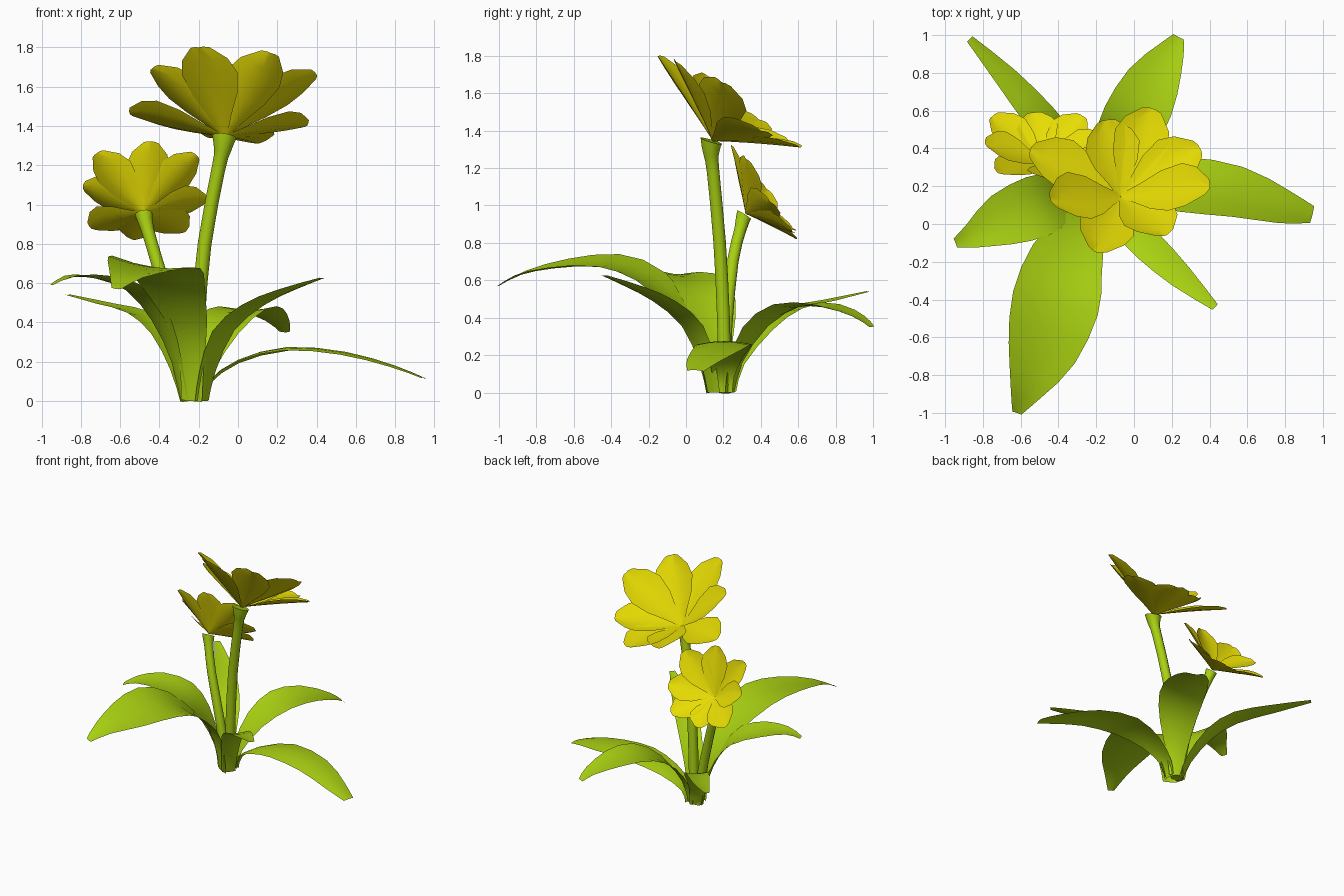
import bpy, bmesh, math
from mathutils import Vector
from mathutils.geometry import interpolate_bezier

if "Cube" in bpy.data.objects:
    bpy.data.objects.remove(bpy.data.objects["Cube"])


def material(name, rgb):
    m = bpy.data.materials.new(name)
    m.diffuse_color = (*rgb, 1)
    m.use_nodes = True
    m.node_tree.nodes["Principled BSDF"].inputs["Base Color"].default_value = m.diffuse_color
    return m


GREEN = material("leaf green", (0.40, 0.64, 0.006))
YELLOW = material("petal yellow", (0.80, 0.72, 0.001))
UP = Vector((0, 0, 1))


def spline(points, n):
    """Smooth path through points, n steps per span."""
    p = [Vector(q) for q in points]
    out = []
    for i in range(len(p) - 1):
        a, b = p[max(i - 1, 0)], p[min(i + 2, len(p) - 1)]
        c1, c2 = p[i] + (p[i + 1] - a) / 6, p[i + 1] - (b - p[i]) / 6
        out += interpolate_bezier(p[i], c1, c2, p[i + 1], n + 1)[:-1]
    return out + [p[-1]]


def finish(name, bm, mat):
    me = bpy.data.meshes.new(name)
    bm.to_mesh(me)
    bm.free()
    me.materials.append(mat)
    ob = bpy.data.objects.new(name, me)
    bpy.context.collection.objects.link(ob)
    bpy.context.view_layer.objects.active = ob
    ob.select_set(True)
    bpy.ops.object.shade_smooth_by_angle(angle=math.radians(50))
    ob.select_set(False)
    return ob


def ribbon(bm, path, widths, side, cup=0.1, roll=0.0):
    """Single curved sheet along a path, five vertices across."""
    rows = []
    for i, p in enumerate(path):
        t = (path[min(i + 1, len(path) - 1)] - path[max(i - 1, 0)]).normalized()
        s = (side - t * side.dot(t)).normalized()
        n = s.cross(t)
        s, n = s * math.cos(roll) + n * math.sin(roll), n * math.cos(roll) - s * math.sin(roll)
        w = widths[i]
        rows.append([bm.verts.new(p + s * w * u + n * w * cup * u * u)
                     for u in (-1, -0.5, 0, 0.5, 1)])
    for a, b in zip(rows, rows[1:]):
        for k in range(4):
            bm.faces.new((a[k], b[k], b[k + 1], a[k + 1]))


def leaf(name, points, widths, cup=0.12, roll=0.0):
    path = spline(points, 2)
    w = [v.x for v in spline([(x, 0, 0) for x in widths], 2)]
    d = path[-1] - path[0]
    d.z = 0
    bm = bmesh.new()
    ribbon(bm, path, w, d.normalized().cross(UP), cup, roll)
    finish(name, bm, GREEN)


def stem(name, points, radii, axis, sides=10):
    """Round stem whose top ring faces along axis."""
    path = spline(points, 2)
    rad = [v.x for v in spline([(r, 0, 0) for r in radii], 2)]
    bm = bmesh.new()
    rings = []
    for i, p in enumerate(path):
        t = (path[min(i + 1, len(path) - 1)] - path[max(i - 1, 0)]).normalized()
        if i == len(path) - 1:
            t = (t + Vector(axis).normalized()).normalized()
        s = Vector((0, 1, 0)).cross(t).normalized()
        q = t.cross(s)
        rings.append([bm.verts.new(p + rad[i] * (s * math.cos(a) + q * math.sin(a)))
                      for a in [k * math.tau / sides for k in range(sides)]])
    for a, b in zip(rings, rings[1:]):
        for k in range(sides):
            j = (k + 1) % sides
            bm.faces.new((a[k], a[j], b[j], b[k]))
    bm.faces.new(rings[0])
    bm.faces.new(rings[-1])
    bmesh.ops.recalc_face_normals(bm, faces=bm.faces)
    finish(name, bm, GREEN)


def flower(name, center, tips, half):
    c = Vector(center)
    tips = [Vector(t) for t in tips]
    axis = (sum(tips, Vector()) / len(tips) - c).normalized()
    shape = [(0, .1), (.2, .4), (.42, .8), (.65, 1), (.82, .82), (.98, .34), (1, .14)]
    bm = bmesh.new()
    for t in tips:
        d = t - c
        path = [c + d * u + axis * 0.04 * d.length * u * (1 - u) for u, _ in shape]
        ribbon(bm, path, [half * w for _, w in shape], d.cross(axis).normalized(), 0.25)
    finish(name, bm, YELLOW)


# Leaves around the base
leaf("front_leaf",
     [(-.24, .13, 0), (-.24, .09, .2), (-.27, 0, .4), (-.36, -.2, .60),
      (-.42, -.42, .68), (-.49, -.68, .67), (-.57, -.88, .63), (-.62, -1, .57)],
     [.06, .07, .12, .2, .235, .185, .09, .025], roll=0.13)
leaf("right_leaf",
     [(-.18, .2, 0), (-.15, .2, .1), (0, .21, .21), (.25, .21, .275),
      (.55, .17, .25), (.8, .09, .18), (.945, .05, .12)],
     [.05, .06, .1, .145, .135, .09, .045], cup=-0.12)
leaf("back_leaf",
     [(-.2, .24, 0), (-.18, .27, .15), (-.1, .38, .34), (0, .55, .45),
      (.1, .75, .455), (.2, .92, .40), (.235, .99, .35)],
     [.05, .07, .13, .17, .145, .07, .03])
leaf("back_left_leaf",
     [(-.26, .24, 0), (-.3, .28, .15), (-.38, .42, .33), (-.5, .57, .44),
      (-.68, .78, .49), (-.87, .98, .54)],
     [.05, .06, .08, .085, .06, .02])
leaf("left_leaf",
     [(-.28, .18, 0), (-.32, .17, .2), (-.4, .14, .4), (-.52, .09, .55),
      (-.7, .02, .62), (-.85, -.06, .63), (-.945, -.1, .59)],
     [.05, .07, .13, .165, .14, .07, .025])
leaf("front_right_leaf",
     [(-.18, .14, 0), (-.15, .11, .15), (-.07, .03, .35), (.08, -.12, .48),
      (.25, -.28, .56), (.43, -.44, .625)],
     [.05, .06, .08, .085, .065, .02])

# Stems flaring into the flower bases
stem("tall_stem",
     [(-.22, .21, 0), (-.205, .2, .4), (-.17, .18, .8), (-.10, .145, 1.18),
      (-.08, .135, 1.27), (-.07, .135, 1.345)],
     [.036, .036, .035, .035, .042, .062], (.1, .5, .8))
stem("short_stem",
     [(-.25, .21, 0), (-.31, .215, .35), (-.41, .25, .7), (-.46, .29, .87), (-.48, .31, .95)],
     [.034, .034, .032, .033, .045], (0, .75, .65))

# Flower heads, eight petals each, tilted to the back
flower("tall_flower", (-.07, .145, 1.345),
       [(-.2, -.15, 1.8), (.17, -.06, 1.77), (.40, .19, 1.66), (.35, .40, 1.40),
        (.1, .61, 1.31), (-.15, .55, 1.34), (-.55, .39, 1.46), (-.44, .12, 1.69)], .15)
flower("short_flower", (-.48, .32, .955),
       [(-.44, .24, 1.32), (-.72, .27, 1.26), (-.79, .43, 1.09), (-.75, .57, .88),
        (-.53, .59, .82), (-.27, .57, .86), (-.16, .45, 1.02), (-.21, .32, 1.25)], .11)
